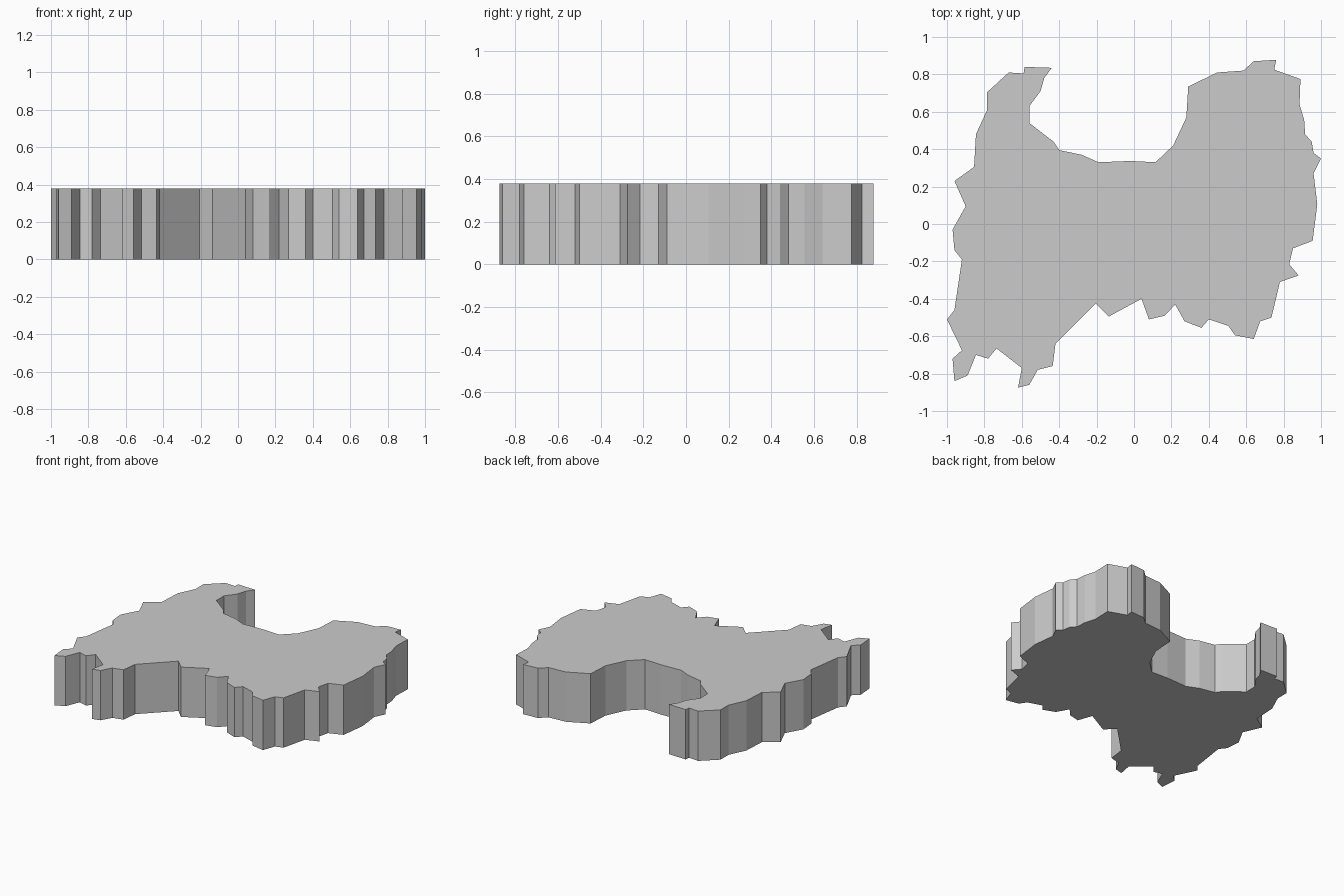
import bpy, bmesh

THICKNESS = 0.38

# Outline seen from above, running clockwise along each side
back = [(-.785, .705), (-.67, .81), (-.59, .805), (-.585, .84), (-.44, .835),
        (-.48, .78), (-.50, .71), (-.56, .63), (-.56, .54), (-.43, .44),
        (-.40, .395), (-.28, .37), (-.19, .33), (-.02, .337), (.115, .33),
        (.21, .42), (.28, .57), (.29, .735), (.445, .81), (.585, .82),
        (.64, .87), (.76, .878), (.75, .825)]
right = [(.89, .775), (.885, .64), (.91, .555), (.915, .48), (.95, .44),
         (.96, .38), (1, .35), (.96, .27), (.98, .105), (.955, -.09),
         (.85, -.13), (.83, -.215), (.88, -.275), (.78, -.31)]
front = [(.735, -.50), (.675, -.52), (.64, -.615), (.54, -.595), (.505, -.545),
         (.40, -.51), (.36, -.555), (.27, -.52), (.22, -.43), (.165, -.49),
         (.08, -.51), (.04, -.40), (-.135, -.495), (-.205, -.425), (-.42, -.64),
         (-.435, -.76), (-.515, -.78), (-.56, -.86), (-.62, -.875), (-.60, -.77),
         (-.735, -.665), (-.78, -.72), (-.845, -.70), (-.89, -.81), (-.96, -.84)]
left = [(-.97, -.72), (-.92, -.675), (-1, -.51), (-.96, -.46), (-.92, -.19),
        (-.96, -.14), (-.97, -.03), (-.90, .095), (-.96, .23), (-.855, .305),
        (-.845, .48), (-.785, .61)]


def extruded_slab(name, outline, height):
    bm = bmesh.new()
    base = bm.faces.new([bm.verts.new((x, y, 0)) for x, y in outline])
    top = bmesh.ops.extrude_face_region(bm, geom=[base], use_keep_orig=True)["geom"]
    bmesh.ops.translate(bm, vec=(0, 0, height),
                        verts=[v for v in top if isinstance(v, bmesh.types.BMVert)])
    bmesh.ops.recalc_face_normals(bm, faces=bm.faces)
    mesh = bpy.data.meshes.new(name)
    bm.to_mesh(mesh)
    bm.free()
    obj = bpy.data.objects.new(name, mesh)
    bpy.context.collection.objects.link(obj)
    return obj


# Flat map-like slab with a jagged edge
extruded_slab("jagged_slab", back + right + front + left, THICKNESS)
